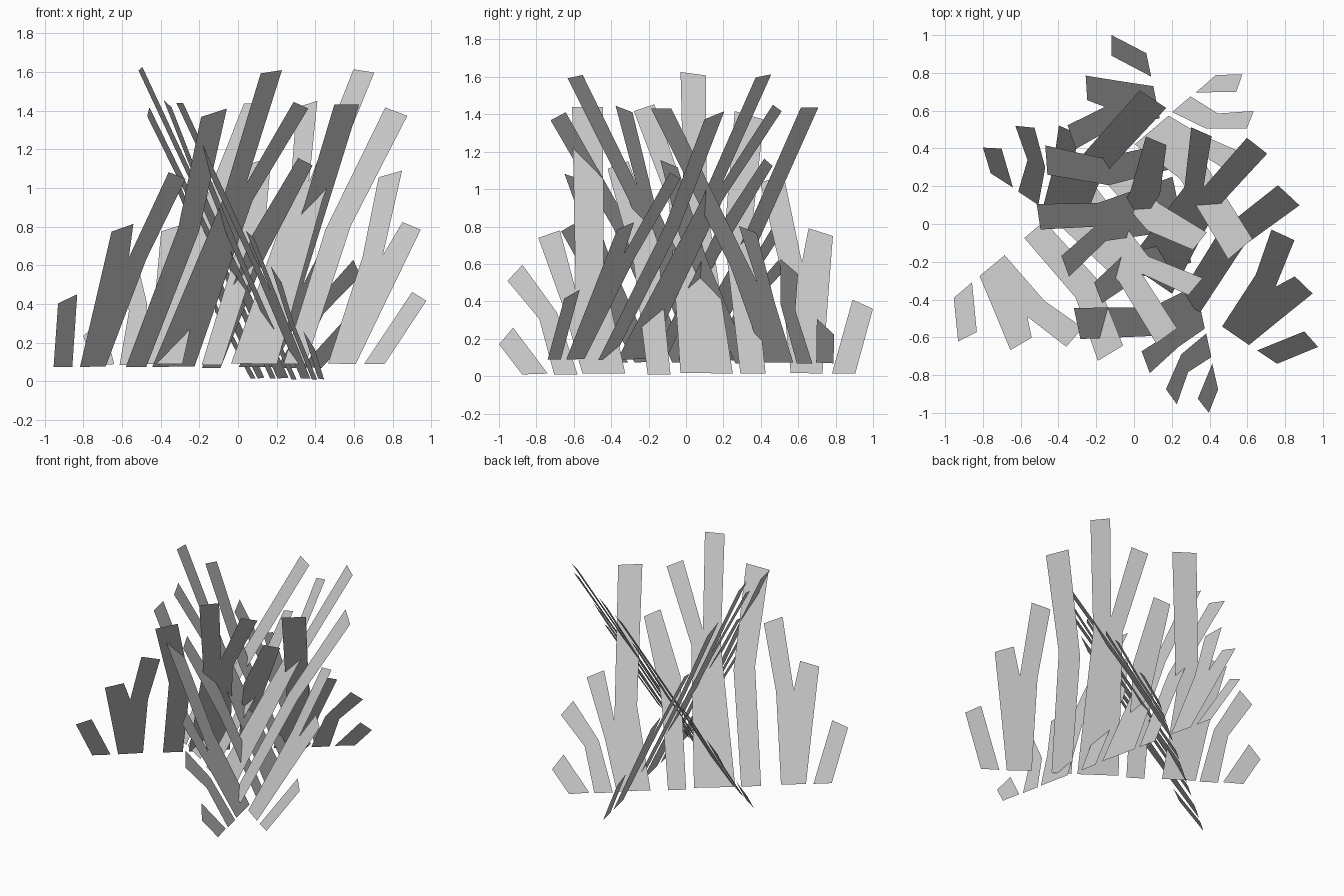
import bpy, bmesh
from math import radians
from mathutils import Matrix

# Flat grass blades as outlines on one card: (across, up the card)
BLADES = [
    # short left blade
    [(-.95, .01), (-.81, .015), (-.975, .286), (-1.06, .187)],
    # bent left blade
    [(-.775, .01), (-.647, .01), (-.727, .374), (-.891, .655), (-.981, .561), (-.827, .336)],
    # wide blade with a low side shoot
    [(-.62, .015), (-.386, .015), (-.451, .605), (-.369, 1.584), (-.537, 1.584),
     (-.613, .506), (-.668, .858), (-.79, .814), (-.685, .385)],
    # thin blade
    [(-.264, .01), (-.139, .01), (-.142, .80), (-.259, 1.265), (-.375, 1.22), (-.282, .66)],
    # tallest blade, forked high up
    [(-.084, .02), (.202, .015), (.148, 1.01), (.21, 1.77), (.074, 1.79),
     (.029, 1.11), (-.086, 1.60), (-.202, 1.56), (-.057, 1.01)],
    # bent wide blade
    [(.243, .015), (.381, .015), (.378, .847), (.504, 1.51), (.35, 1.56), (.228, .825)],
    # forked right blade
    [(.519, .02), (.692, .015), (.752, .396), (.821, .825), (.692, .87),
     (.638, .67), (.584, 1.18), (.452, 1.14), (.515, .66)],
    # short right blade
    [(.744, .015), (.871, .015), (1.002, .396), (.895, .45)],
]

# One shared mesh for all cards
bm = bmesh.new()
for outline in BLADES:
    bm.faces.new([bm.verts.new((0, w, h)) for w, h in outline])
mesh = bpy.data.meshes.new("grass_blades")
bm.to_mesh(mesh)
bm.free()

# Three crossing cards: base position, facing angle, inward lean
CARDS = [
    ((.252, .054, 0), 12, 24.7),
    ((-.295, .178, .06), 130.3, 30),
    ((.029, -.263, .075), 236.3, 30.7),
]
for i, (pos, facing, lean) in enumerate(CARDS, 1):
    card = bpy.data.objects.new(f"grass_card_{i}", mesh)
    card.matrix_world = (Matrix.Translation(pos)
                         @ Matrix.Rotation(radians(facing), 4, 'Z')
                         @ Matrix.Rotation(radians(-lean), 4, 'Y'))
    bpy.context.collection.objects.link(card)
